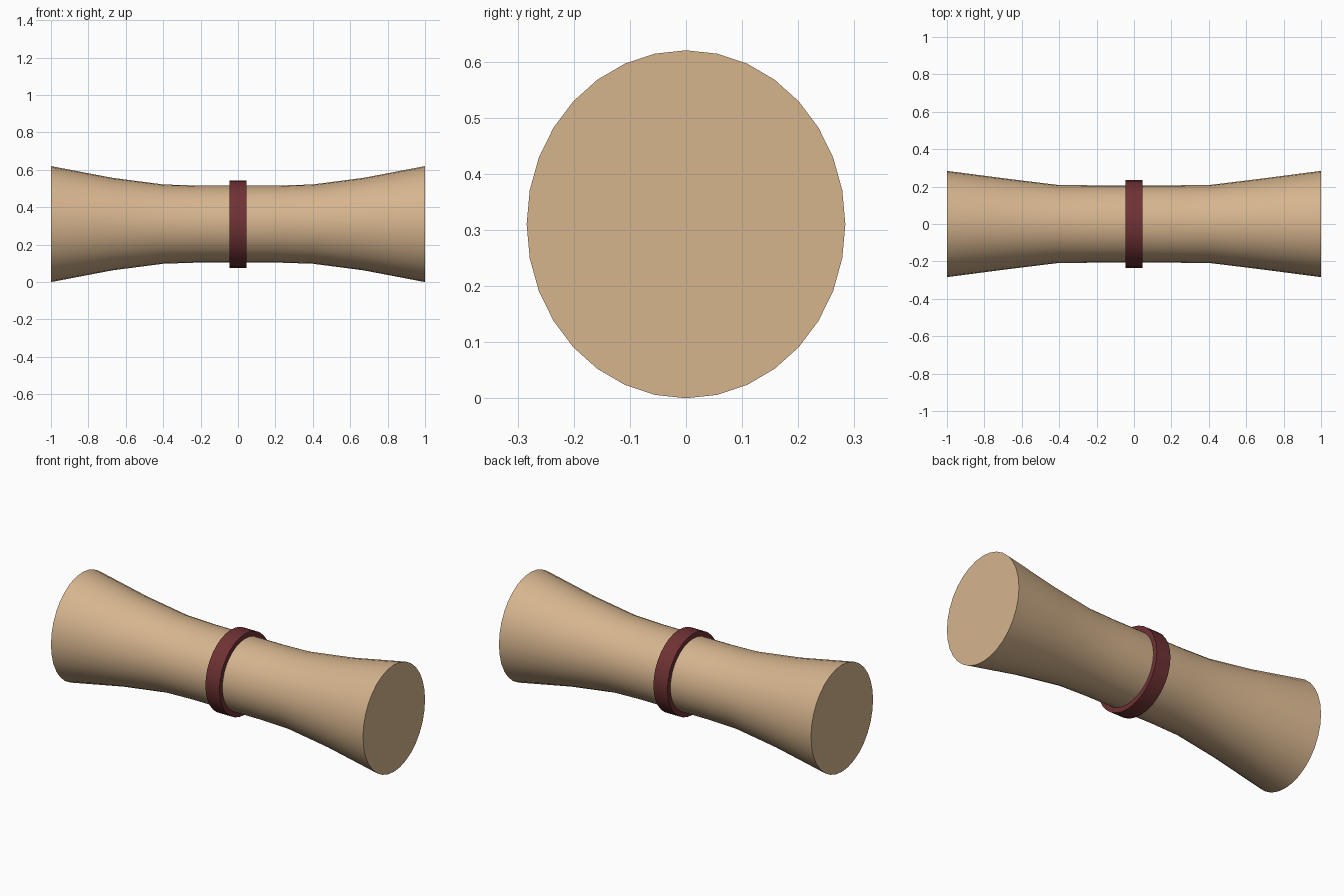
import bpy
import bmesh
from math import cos, sin, pi, radians

cube = bpy.data.objects.get("Cube")
if cube:
    bpy.data.objects.remove(cube, do_unlink=True)

SIDES = 32
CENTRE_Z = 0.31


def make_material(name, rgb):
    mat = bpy.data.materials.new(name)
    mat.use_nodes = True
    colour = (*rgb, 1.0)
    mat.diffuse_color = colour
    mat.node_tree.nodes["Principled BSDF"].inputs["Base Color"].default_value = colour
    return mat


def loft(name, stations, mat, closed=False):
    """Skin elliptical rings (x, y radius, z radius) along x; cap the ends or close the loop."""
    bm = bmesh.new()
    rings = []
    for x, ry, rz in stations:
        angles = [2 * pi * i / SIDES for i in range(SIDES)]
        rings.append([bm.verts.new((x, ry * cos(a), rz * sin(a))) for a in angles])
    pairs = list(zip(rings, rings[1:]))
    if closed:
        pairs.append((rings[-1], rings[0]))
    else:
        bm.faces.new(rings[0])
        bm.faces.new(rings[-1])
    for a, b in pairs:
        for i in range(SIDES):
            j = (i + 1) % SIDES
            bm.faces.new((a[i], a[j], b[j], b[i]))
    bmesh.ops.recalc_face_normals(bm, faces=bm.faces)
    mesh = bpy.data.meshes.new(name)
    bm.to_mesh(mesh)
    bm.free()
    mesh.materials.append(mat)
    obj = bpy.data.objects.new(name, mesh)
    obj.location.z = CENTRE_Z
    bpy.context.collection.objects.link(obj)
    bpy.ops.object.select_all(action="DESELECT")
    obj.select_set(True)
    bpy.context.view_layer.objects.active = obj
    bpy.ops.object.shade_smooth_by_angle(angle=radians(35))
    return obj


tan = make_material("tan", (0.67, 0.46, 0.27))
maroon = make_material("maroon", (0.16, 0.032, 0.035))

# Bundle: narrow waist flaring to slightly tall oval ends
half = [(0.22, 0.207, 0.206), (0.4, 0.208, 0.212), (0.67, 0.241, 0.247), (1.0, 0.284, 0.31)]
loft("bundle", [(-x, ry, rz) for x, ry, rz in reversed(half)] + half, tan)

# Band: square-edged ring around the waist
inner, outer, width = 0.2, 0.234, 0.045
loft("band", [(-width, outer, outer), (width, outer, outer),
              (width, inner, inner), (-width, inner, inner)], maroon, closed=True)
